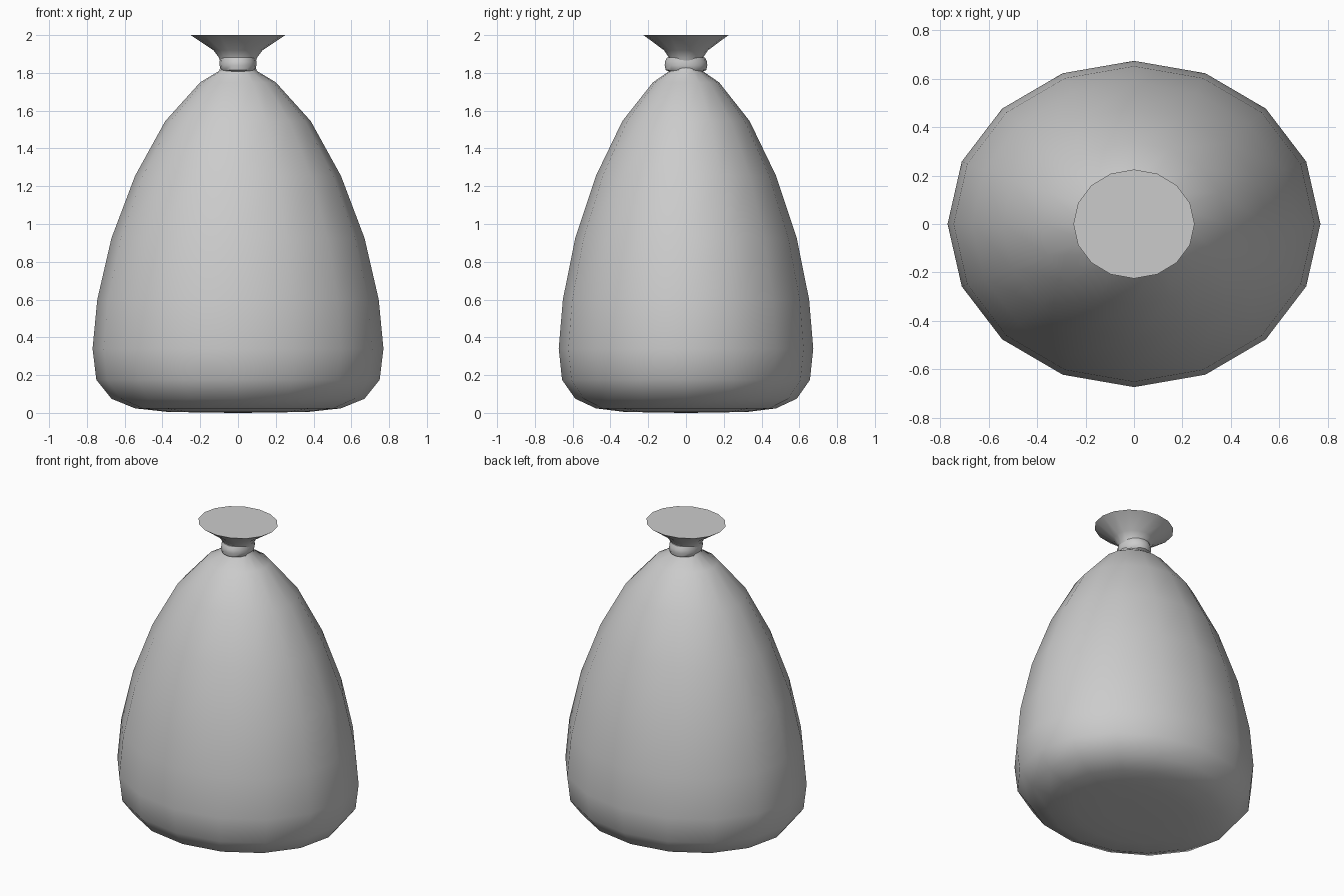
import bpy, bmesh
from math import cos, sin, tau, radians

if "Cube" in bpy.data.objects:
    bpy.data.objects.remove(bpy.data.objects["Cube"])

SIDES = 16


def lathe(name, rings, closed_low=None, closed_high=False):
    """Loft elliptical rings (rx, ry, z); optional bottom pole height and flat top cap."""
    bm = bmesh.new()
    loops = [[bm.verts.new((rx * cos(tau * i / SIDES), ry * sin(tau * i / SIDES), z))
              for i in range(SIDES)] for rx, ry, z in rings]
    for a, b in zip(loops, loops[1:]):
        for i in range(SIDES):
            j = (i + 1) % SIDES
            bm.faces.new((a[i], a[j], b[j], b[i]))
    if closed_low is not None:
        pole = bm.verts.new((0, 0, closed_low))
        for i in range(SIDES):
            bm.faces.new((pole, loops[0][(i + 1) % SIDES], loops[0][i]))
    if closed_high:
        bm.faces.new(loops[-1])
    bmesh.ops.recalc_face_normals(bm, faces=bm.faces)
    mesh = bpy.data.meshes.new(name)
    bm.to_mesh(mesh)
    bm.free()
    obj = bpy.data.objects.new(name, mesh)
    bpy.context.collection.objects.link(obj)
    bpy.ops.object.select_all(action='DESELECT')
    obj.select_set(True)
    bpy.context.view_layer.objects.active = obj
    bpy.ops.object.shade_smooth_by_angle(angle=radians(50))
    return obj


# Filled sack, slightly flattened front to back
body = [(0.20, 0.002), (0.38, 0.006), (0.545, 0.024), (0.67, 0.075), (0.75, 0.175),
        (0.77, 0.34), (0.745, 0.60), (0.67, 0.925), (0.545, 1.255), (0.385, 1.545),
        (0.20, 1.75), (0.10, 1.81), (0.09, 1.845)]
lathe("sack_body", [(r, r * 0.875, z) for r, z in body], closed_low=0.0, closed_high=True)

# Gathered, flared top above the tie
flare = [(0.09, 0.08, 1.84), (0.10, 0.09, 1.88), (0.13, 0.117, 1.92), (0.25, 0.225, 2.0)]
lathe("gathered_top", flare, closed_high=True)

# Tie band around the neck
band = [(0.08, 0.085, 1.805), (0.093, 0.107, 1.815), (0.097, 0.113, 1.84),
        (0.097, 0.111, 1.86), (0.094, 0.10, 1.882), (0.08, 0.08, 1.882)]
lathe("neck_tie", band)
